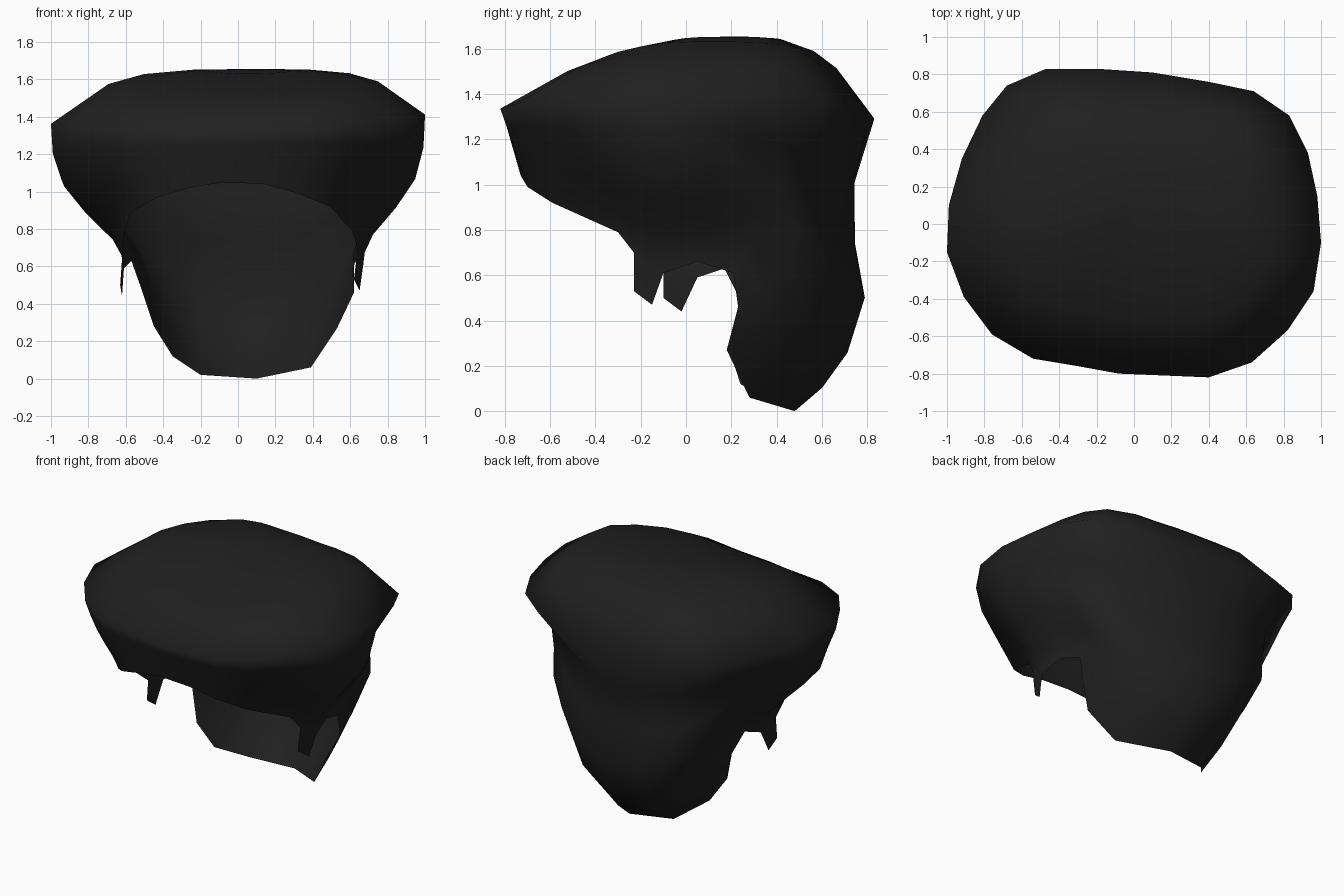
import bpy
import bmesh
from math import sin, pi
from mathutils import Vector

if "Cube" in bpy.data.objects:
    bpy.data.objects.remove(bpy.data.objects["Cube"])


def make_material(name, colour):
    material = bpy.data.materials.new(name)
    material.use_nodes = True
    material.diffuse_color = colour
    shader = material.node_tree.nodes["Principled BSDF"]
    shader.inputs["Base Color"].default_value = colour
    shader.inputs["Roughness"].default_value = 0.8
    return material


# Widest outline of the hair, anticlockwise from the left side
RIM = [(1, -.1), (.98, .15), (.93, .38), (.83, .58), (.64, .71), (.4, .76),
       (.1, .81), (-.2, .83), (-.47, .83), (-.68, .74), (-.81, .58), (-.92, .35),
       (-.99, .1), (-1, -.15), (-.91, -.39), (-.76, -.59), (-.54, -.72), (-.3, -.76),
       (-.08, -.8), (.16, -.81), (.4, -.82), (.63, -.74), (.82, -.57), (.96, -.36)]

# Lower edge: ear arch, nape, ear arch, fringe
HEM = [(.67, -.1, .61), (.65, .05, .66), (.62, .21, .61), (.62, .23, .46),
       (.53, .18, .27), (.39, .28, .06), (.1, .48, 0), (-.2, .42, .02),
       (-.35, .24, .12), (-.45, .19, .28), (-.52, .24, .49), (-.57, .17, .63),
       (-.61, .05, .59), (-.62, -.1, .64), (-.61, -.28, .78), (-.57, -.5, .89),
       (-.43, -.66, .97), (-.26, -.71, 1.02), (-.08, -.73, 1.05), (.14, -.73, 1.04),
       (.32, -.7, .99), (.49, -.59, .92), (.61, -.3, .79), (.64, -.23, .7)]

CROWN = Vector((.1, .24, 1.655))
CAP_STEPS = (.3, .55, .72, 1)
WALL_STEPS = (.22, .43, .62, .8, .92, 1)


def ramp(value, low, high):
    return min(max((value - low) / (high - low), 0), 1)


def rim_point(x, y):
    return Vector((x, y, 1.3 + .085 * x * x + .025 * x - .015 * y))


def cap_point(rim, step):
    """Crown slopes to the front and stays fuller at the sides and back."""
    power = 2.2 + .6 * ramp(rim.y, -.8, .3) + 1.4 * rim.x ** 4
    point = CROWN.lerp(rim, step)
    point.z = CROWN.z + (rim.z - CROWN.z) * step ** power
    return point


def wall_point(rim, hem, step):
    """Sides bulge then tuck in, the back stays full, its corners are hollowed."""
    back = ramp(rim.y, -.1, .5)
    side = ramp(rim.y, -.75, -.35)
    corner = ramp(abs(rim.x) * rim.y, .1, .45) * sin(pi * step ** .6)
    tuck = step ** 2 / (step ** 2 + 3 * (1 - step) ** 2)
    point = rim.lerp(hem, step)
    point.x = rim.x + (hem.x - rim.x) * (step + (tuck - step) * side)
    point.x -= .09 * corner * (1 if rim.x > 0 else -1)
    point.y = rim.y + (hem.y - rim.y) * step ** (1 + 4.5 * back)
    point.y -= .08 * (back * sin(pi * min(step / .62, 1)) + corner)
    return point


# Hair shell
bm = bmesh.new()
rims = [rim_point(*p) for p in RIM]
hems = [Vector(p) for p in HEM]
rings = [[bm.verts.new(cap_point(r, s)) for r in rims] for s in CAP_STEPS]
rings += [[bm.verts.new(wall_point(r, h, s)) for r, h in zip(rims, hems)]
          for s in WALL_STEPS]
count = len(rims)
crown = bm.verts.new(CROWN)
for i in range(count):
    j = (i + 1) % count
    bm.faces.new((crown, rings[0][i], rings[0][j]))
    for upper, lower in zip(rings, rings[1:]):
        bm.faces.new((upper[i], lower[i], lower[j], upper[j]))

# Pointed sideburns hanging in front of the ears
edge = rings[-1]
for front, rear, tip, low in (
        (23, 0, (.65, -.15, .47), (.62, -.23, .53)),
        (13, 12, (-.62, -.02, .44), (-.63, -.1, .5))):
    bm.faces.new((edge[front], edge[rear], bm.verts.new(tip), bm.verts.new(low)))

bmesh.ops.recalc_face_normals(bm, faces=bm.faces)
mesh = bpy.data.meshes.new("hair_shell")
bm.to_mesh(mesh)
bm.free()
hair = bpy.data.objects.new("hair_shell", mesh)
bpy.context.collection.objects.link(hair)
mesh.materials.append(make_material("soft_black", (.014, .014, .014, 1)))
for face in mesh.polygons:
    face.use_smooth = True
